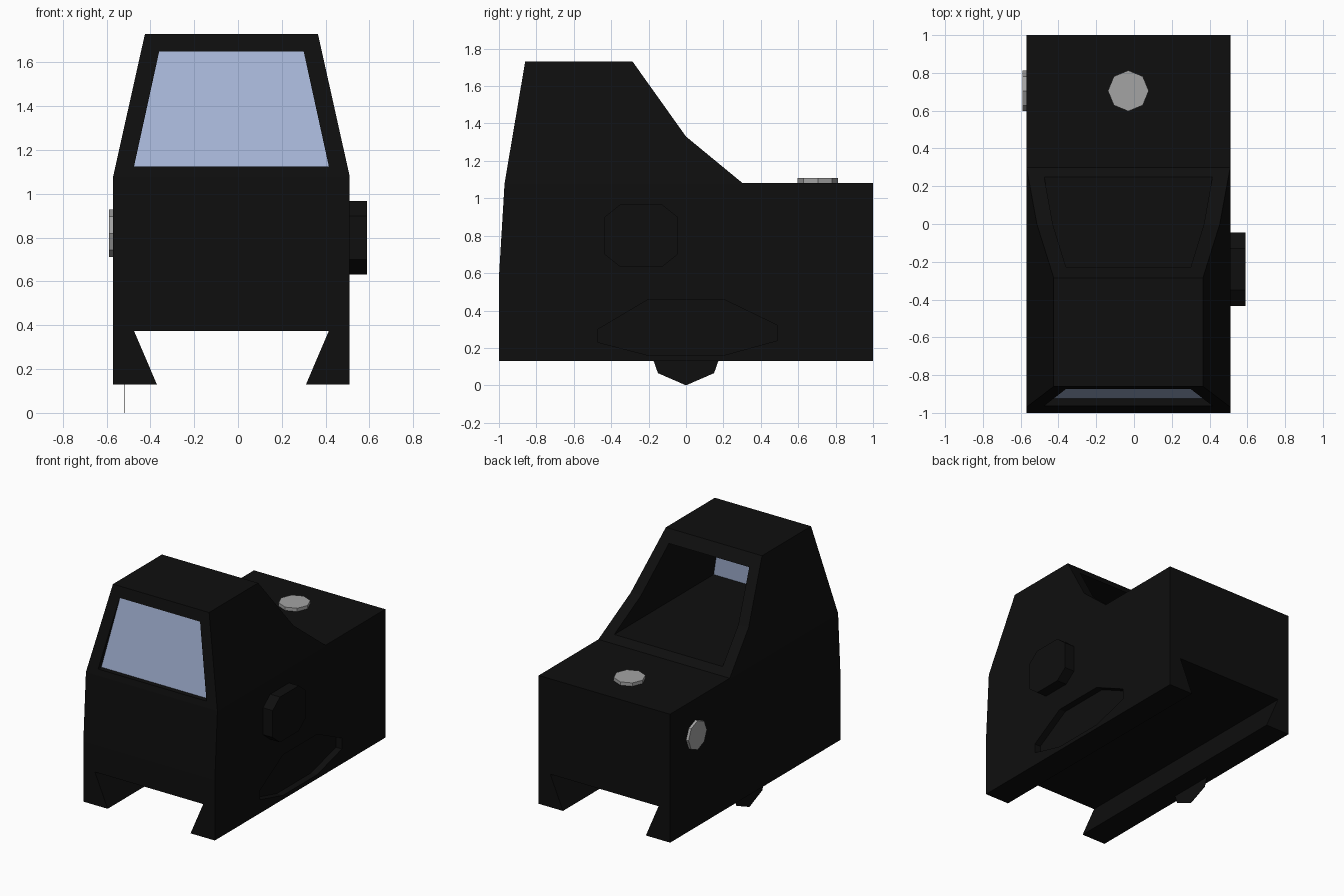
import bpy, bmesh, math
from mathutils import Vector

old = bpy.data.objects.get("Cube")
if old:
    bpy.data.objects.remove(old, do_unlink=True)

CX = -0.03  # centre line of the housing


def material(name, rgb):
    m = bpy.data.materials.new(name)
    m.use_nodes = True
    m.diffuse_color = (*rgb, 1)
    m.node_tree.nodes["Principled BSDF"].inputs["Base Color"].default_value = (*rgb, 1)
    return m


black = material("matte black", (0.0045, 0.0045, 0.0045))
silver = material("silver grey", (0.37, 0.37, 0.37))
blue = material("pale blue glass", (0.41, 0.50, 0.73))


def prism(name, points, axis, start, end, mat):
    """Extrude a 2D outline along x, y or z."""
    place = {"x": lambda a, b, t: (t, a, b),
             "y": lambda a, b, t: (a, t, b),
             "z": lambda a, b, t: (a, b, t)}[axis]
    bm = bmesh.new()
    face = bm.faces.new([bm.verts.new(place(a, b, start)) for a, b in points])
    out = bmesh.ops.extrude_face_region(bm, geom=[face])
    verts = [v for v in out["geom"] if isinstance(v, bmesh.types.BMVert)]
    bmesh.ops.translate(bm, verts=verts, vec=Vector(place(0, 0, end - start)))
    bmesh.ops.recalc_face_normals(bm, faces=bm.faces)
    mesh = bpy.data.meshes.new(name)
    bm.to_mesh(mesh)
    bm.free()
    ob = bpy.data.objects.new(name, mesh)
    bpy.context.collection.objects.link(ob)
    mesh.materials.append(mat)
    return ob


def combine(ob, cutter, operation):
    mod = ob.modifiers.new("cut", "BOOLEAN")
    mod.operation, mod.object, mod.solver = operation, cutter, "EXACT"
    bpy.context.view_layer.objects.active = ob
    bpy.ops.object.modifier_apply(modifier=mod.name)
    bpy.data.objects.remove(cutter, do_unlink=True)


def symmetric(half):
    """Mirror a half outline about the centre line."""
    return [(CX + a, b) for a, b in half] + [(CX - a, b) for a, b in reversed(half)]


def ring(cx, cy, r, n=8):
    return [(cx + r * math.cos(math.tau * i / n), cy + r * math.sin(math.tau * i / n))
            for i in range(n)]


# Housing: side outline limited by the front outline with its dovetail slot
side = [(-1, 0.13), (-1, 0.58), (-0.97, 1.08), (-0.86, 1.73), (-0.285, 1.73),
        (0, 1.33), (0.3, 1.083), (1, 1.083), (1, 0.13)]
housing = prism("housing", side, "x", -0.9, 0.9, black)
front = symmetric([(0.445, 0.375), (0.285, 0), (0.54, 0), (0.54, 1.08), (0.366, 1.86)])
combine(housing, prism("front_outline", front, "y", -1.3, 1.3, black), "INTERSECT")

# Window tunnel through the hood
tunnel = symmetric([(0.445, 1.125), (0.33, 1.65)])
combine(housing, prism("tunnel", tunnel, "y", -1.3, 0.9, black), "DIFFERENCE")

# Shallow side recess
recess = [(-0.47, 0.23), (-0.47, 0.3), (-0.2, 0.46), (0.2, 0.46),
          (0.49, 0.32), (0.49, 0.24), (0.2, 0.16), (-0.2, 0.16)]
combine(housing, prism("recess", recess, "x", 0.46, 0.7, black), "DIFFERENCE")

# Leaning glass pane, set just behind the front frame
glass = prism("window_glass", symmetric([(0.446, 1.122), (0.331, 1.652)]),
              "y", 0, 0.008, blue)
for v in glass.data.vertices:
    v.co.y += -0.925 + (v.co.z - 1.125) * 0.105

# Side knob
quarter = [(0.195, 0.1), (0.11, 0.168)]
upper = quarter + [(-a, b) for a, b in reversed(quarter)]
knob = [(-0.24 + a, 0.8 + b) for a, b in upper + [(-a, -b) for a, b in upper]]
prism("side_knob", knob, "x", 0.5, 0.59, black)

# Adjustment screws
prism("top_screw", ring(CX, 0.705, 0.108), "z", 1.07, 1.108, silver)
prism("side_screw", ring(0.705, 0.82, 0.108), "x", -0.59, -0.56, silver)

# Thin locking tab below the rail
tab = [(-0.18, 0.15), (-0.15, 0.065), (0, 0), (0.15, 0.065), (0.18, 0.15)]
prism("locking_tab", tab, "x", -0.521, -0.519, black)
